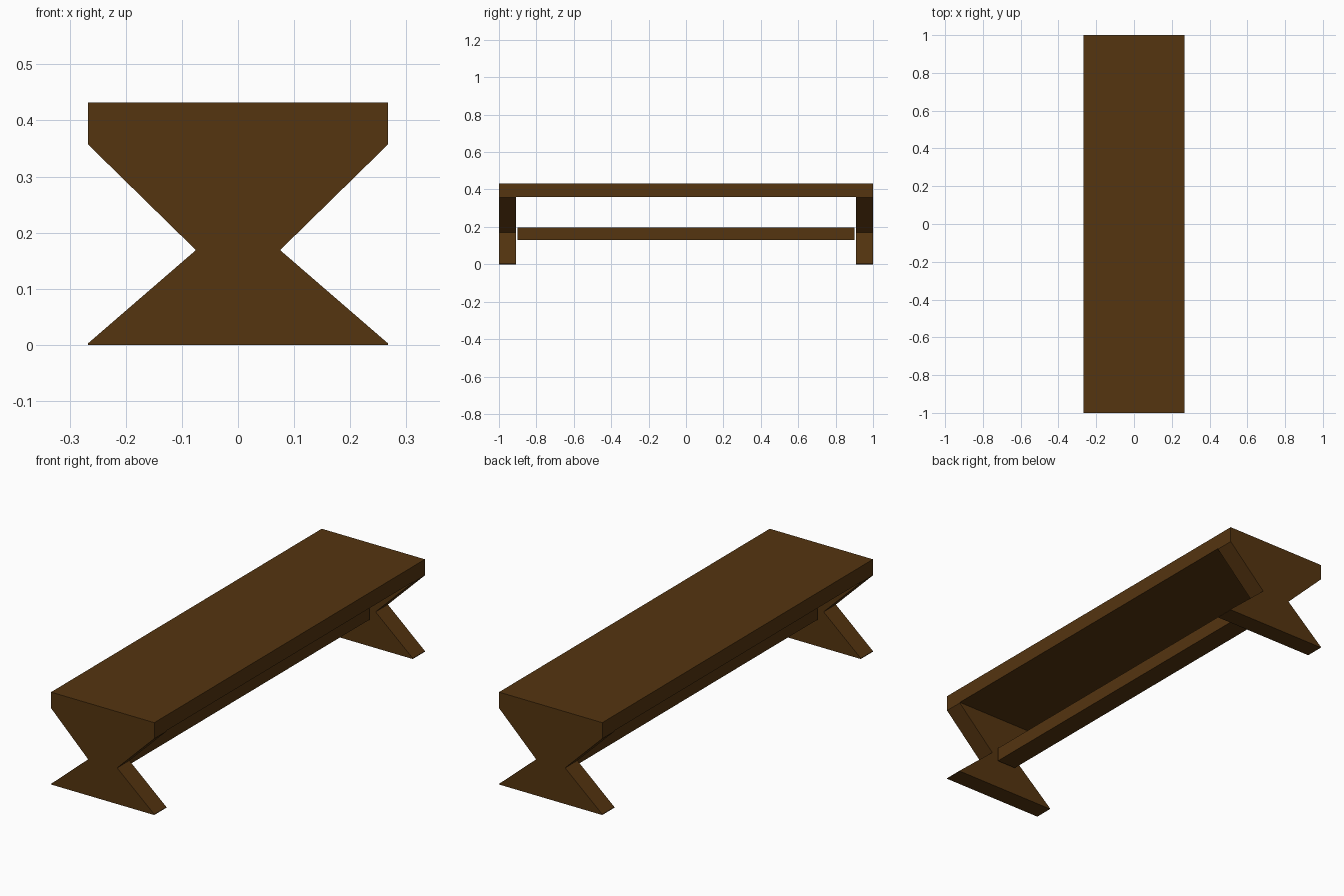
import bpy, bmesh

if "Cube" in bpy.data.objects:
    bpy.data.objects.remove(bpy.data.objects["Cube"])

wood = bpy.data.materials.new("dark_wood")
wood.diffuse_color = (0.09, 0.035, 0.005, 1)
wood.use_nodes = True
wood.node_tree.nodes["Principled BSDF"].inputs["Base Color"].default_value = wood.diffuse_color


def extrude_profile(name, points, y0, y1):
    """Solid made by sweeping an x-z outline from y0 to y1."""
    bm = bmesh.new()
    face = bm.faces.new([bm.verts.new((x, y0, z)) for x, z in points])
    new = bmesh.ops.extrude_face_region(bm, geom=[face])["geom"]
    verts = [v for v in new if isinstance(v, bmesh.types.BMVert)]
    bmesh.ops.translate(bm, verts=verts, vec=(0, y1 - y0, 0))
    bmesh.ops.recalc_face_normals(bm, faces=bm.faces)
    mesh = bpy.data.meshes.new(name)
    bm.to_mesh(mesh)
    bm.free()
    mesh.materials.append(wood)
    obj = bpy.data.objects.new(name, mesh)
    bpy.context.collection.objects.link(obj)
    return obj


def box_profile(half_width, z0, z1):
    return [(-half_width, z0), (half_width, z0), (half_width, z1), (-half_width, z1)]


# Seat plank
extrude_profile("seat", box_profile(0.267, 0.36, 0.432), -1, 1)

# Stretcher bar, stopping just short of the legs
extrude_profile("stretcher", box_profile(0.05, 0.13, 0.196), -0.9, 0.9)

# Hourglass end legs
right_side = [(0.267, 0), (0.267, 0.003), (0.075, 0.169), (0.267, 0.357), (0.267, 0.36)]
outline = right_side + [(-x, z) for x, z in reversed(right_side)]
for name, y0, y1 in (("front_leg", -1, -0.91), ("back_leg", 0.91, 1)):
    extrude_profile(name, outline, y0, y1)
